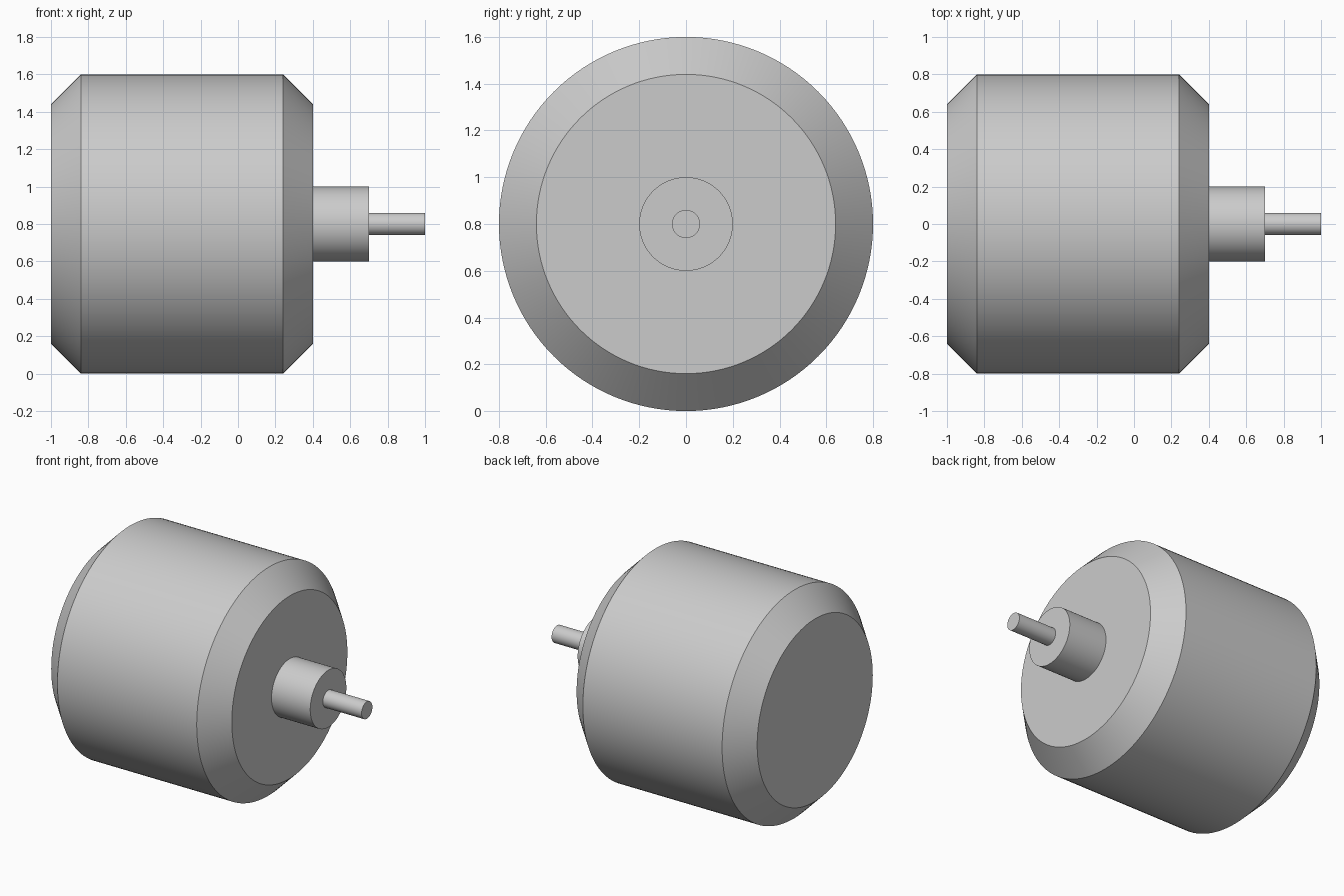
import bpy
import bmesh
from math import cos, sin, tau, radians

cube = bpy.data.objects.get("Cube")
if cube:
    bpy.data.objects.remove(cube, do_unlink=True)

AXIS_Z = 0.8
SEGMENTS = 128

grey = bpy.data.materials.new("plain grey metal")
grey.use_nodes = True
colour = (0.6, 0.6, 0.6, 1)
grey.diffuse_color = colour
grey.node_tree.nodes["Principled BSDF"].inputs["Base Color"].default_value = colour


def turned_part(name, profile):
    """Revolve (x, radius) points around the shaft axis and cap both ends."""
    bm = bmesh.new()
    rings = []
    for x, r in profile:
        angles = [tau * i / SEGMENTS for i in range(SEGMENTS)]
        rings.append([bm.verts.new((x, r * cos(a), AXIS_Z + r * sin(a))) for a in angles])
    for a, b in zip(rings, rings[1:]):
        for i in range(SEGMENTS):
            j = (i + 1) % SEGMENTS
            bm.faces.new((a[i], a[j], b[j], b[i]))
    bm.faces.new(rings[0])
    bm.faces.new(rings[-1])
    bmesh.ops.recalc_face_normals(bm, faces=bm.faces)
    mesh = bpy.data.meshes.new(name)
    bm.to_mesh(mesh)
    bm.free()
    mesh.materials.append(grey)
    obj = bpy.data.objects.new(name, mesh)
    bpy.context.collection.objects.link(obj)
    bpy.ops.object.select_all(action="DESELECT")
    obj.select_set(True)
    bpy.context.view_layer.objects.active = obj
    bpy.ops.object.shade_smooth_by_angle(angle=radians(30))
    return obj


# Drum with a chamfer at both ends
turned_part("motor_body", [(-1, 0.64), (-0.84, 0.8), (0.24, 0.8), (0.4, 0.64)])

# Collar and thin output shaft
turned_part("shaft_collar", [(0.4, 0.2), (0.7, 0.2)])
turned_part("output_shaft", [(0.7, 0.06), (1, 0.06)])
